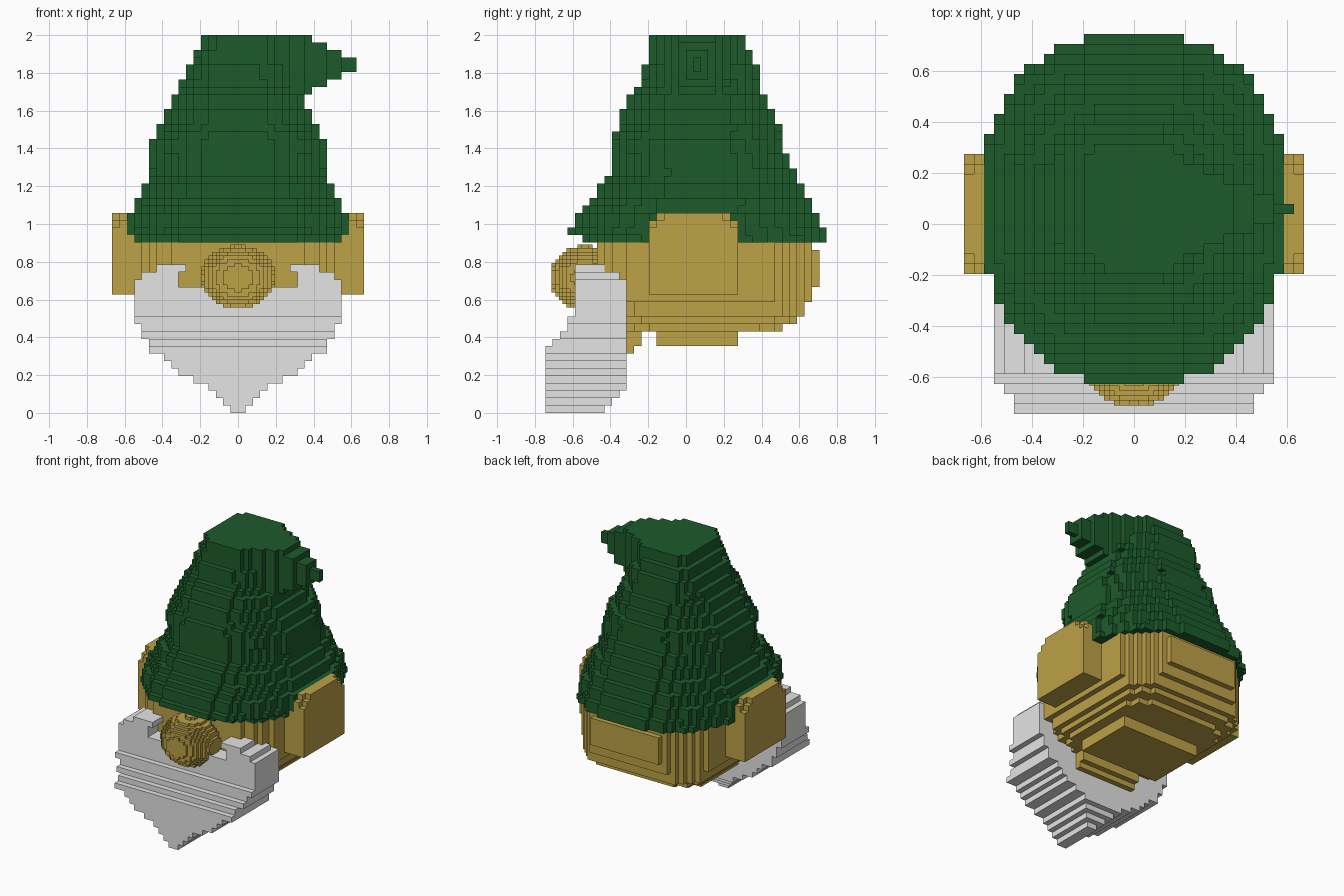
import bpy

if "Cube" in bpy.data.objects:
    bpy.data.objects.remove(bpy.data.objects["Cube"])

V = 2 / 51  # edge length of one block


def material(name, rgb):
    m = bpy.data.materials.new(name)
    m.diffuse_color = (*rgb, 1)
    m.use_nodes = True
    m.node_tree.nodes["Principled BSDF"].inputs["Base Color"].default_value = m.diffuse_color
    return m


green = material("hat green", (0.012, 0.104, 0.024))
skin = material("skin tan", (0.51, 0.36, 0.062))
grey = material("beard grey", (0.78, 0.78, 0.78))


def block_mesh(name, inside, bounds, mat, size=V, origin=(0, 0, 0)):
    """Fill the cells whose centre passes the test; keep only outer faces."""
    (x0, x1), (y0, y1), (z0, z1) = bounds
    cells = {(x, y, z) for x in range(x0, x1) for y in range(y0, y1)
             for z in range(z0, z1) if inside(x + .5, y + .5, z + .5)}
    verts, faces = {}, []
    for c in cells:
        for a in range(3):
            for s in (0, 1):
                n = list(c)
                n[a] += 2 * s - 1
                if tuple(n) in cells:
                    continue
                b, d = (a + 1) % 3, (a + 2) % 3
                loop = []
                for u, w in ((0, 0), (1, 0), (1, 1), (0, 1)):
                    p = list(c)
                    p[a] += s
                    p[b] += u
                    p[d] += w
                    loop.append(verts.setdefault(tuple(p), len(verts)))
                faces.append(loop if s else loop[::-1])
    me = bpy.data.meshes.new(name)
    me.from_pydata([[o + k * size for o, k in zip(origin, p)] for p in verts], [], faces)
    me.materials.append(mat)
    ob = bpy.data.objects.new(name, me)
    bpy.context.collection.objects.link(ob)
    return ob


def step(z, table):
    """Value of the last (start height, value) pair at or below z."""
    return [v for s, v in table if s <= z][-1]


def oval(x, y, half, front, back, n):
    c, h = (front + back) / 2, (back - front) / 2
    return abs(x / half) ** n + abs((y - c) / h) ** n <= 1.02


# Hat: stepped cone, squarer at the top, with a tip bent to the right
HAT_X = [(23, 15), (27, 14), (29, 13), (31, 12), (37, 11), (39, 10),
         (41, 9), (43, 8), (45, 7), (47, 6), (49, 5)]
HAT_FRONT = [(23, -14), (24, -16), (25, -15), (27, -14), (28, -13), (29, -12), (31, -11),
             (32, -10), (38, -9), (41, -8), (43, -7), (44, -6), (47, -5)]
HAT_BACK = [(23, 19), (25, 18), (27, 17), (29, 16), (31, 15), (33, 14), (35, 13),
            (39, 12), (41, 11), (43, 10), (47, 9), (49, 8)]
TIP = [(23, 0), (43, 10), (44, 12), (45, 14), (46, 16), (48, 14), (49, 12), (50, 10)]


def hat(x, y, z):
    front, back = step(z, HAT_FRONT), step(z, HAT_BACK)
    n = 2.35
    if z > 42 and x < 0:
        n += (z - 42) * (0.4 if y > 1.5 else 0.12)
    if oval(x, y, step(z, HAT_X), front, back, n):
        return True
    # right end of the top: diamond corner plus the thin tip
    d = abs(y - 1.5)
    return (0 < x < step(z, TIP) and front < y < back
            and d < max(10.2 - x, (16.5 - x) * 0.42))


block_mesh("hat", hat, ((-17, 17), (-19, 19), (23, 51)), green)

# Head: block with cut back corners, narrowing to the chin
HEAD_X = [(9, 8), (11, 10), (12, 11), (13, 12), (15, 13)]
HEAD_FRONT = [(9, -4), (11, -8), (12, -9), (13, -10), (15, -12)]
HEAD_BACK = [(9, 7), (11, 13), (12, 15), (13, 16), (15, 17), (17, 18), (22, 17)]


def head(x, y, z):
    if -8 < y < -6 and abs(x) < 6 and z < 11:
        return y < -7 or z > 9
    if z < 9 or y + abs(x) > 24.5:
        return False
    return oval(x, y, step(z, HEAD_X), step(z, HEAD_FRONT), step(z, HEAD_BACK),
                5 if z > 11 else 12)


block_mesh("head", head, ((-14, 14), (-13, 19), (8, 24)), skin)


# Ears: slabs with rounded tops, pushed through the hat
def ear(x, y, z):
    d = abs(y - 1)
    top = 28 if d < 4 else 27 if d < 5 else 26
    return z < top - (1 if abs(x) > 16 else 0)


for side, (a, b) in (("left", (-17, -12)), ("right", (12, 17))):
    block_mesh("ear_" + side, ear, ((a, b), (-5, 7), (16, 27)), skin)

# Beard: layered wedge with a notch for the face
BEARD_X = [(0, 1), (1, 2), (2, 3), (3, 4), (4, 6), (5, 8), (6, 9), (7, 10),
           (8, 12), (10, 13), (12, 14), (18, 13), (19, 11)]
BEARD_FRONT = [(0, -19), (9, -18), (10, -17), (11, -16), (13, -15)]
BEARD_BACK = [(0, -11), (1, -10), (2, -9), (3, -8), (16, -8), (18, -9), (19, -11)]


def beard(x, y, z):
    ax = abs(x)
    if z > 17 and ax < (7 if z > 19 else 8):
        return False
    return ax < step(z, BEARD_X) and step(z, BEARD_FRONT) < y < step(z, BEARD_BACK)


block_mesh("beard", beard, ((-14, 14), (-19, -8), (0, 20)), grey)


# Nose: rounded ball of finer blocks
def nose(x, y, z):
    return (x / 10.2) ** 2 + (y / 9.3) ** 2 + (z / 8.6) ** 2 <= 1.02


block_mesh("nose", nose, ((-10, 10), (-9, 9), (-8, 9)), skin, V / 2, (0, -0.535, 0.715))
